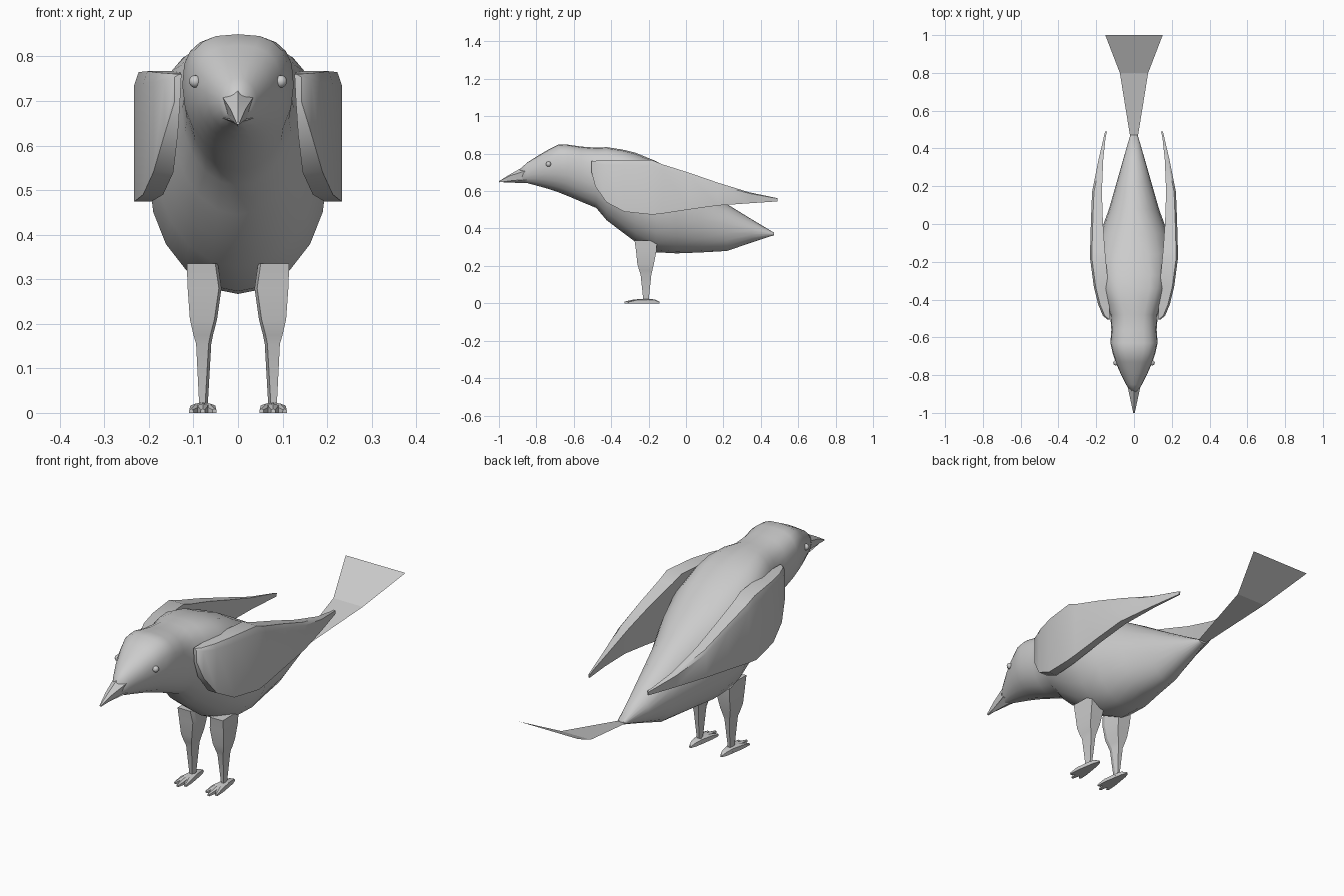
import bpy, bmesh, math
from mathutils import Vector

grey = bpy.data.materials.new("plain grey")
grey.diffuse_color = (0.6, 0.6, 0.6, 1)


def finish(name, bm, angle=35, mirror=False, fix=True):
    if fix:
        bmesh.ops.recalc_face_normals(bm, faces=bm.faces)
    me = bpy.data.meshes.new(name)
    bm.to_mesh(me)
    bm.free()
    me.materials.append(grey)
    ob = bpy.data.objects.new(name, me)
    bpy.context.collection.objects.link(ob)
    if mirror:
        m = ob.modifiers.new("mirror", 'MIRROR')
        m.use_mirror_merge = False
    if angle:
        bpy.ops.object.select_all(action='DESELECT')
        ob.select_set(True)
        bpy.context.view_layer.objects.active = ob
        bpy.ops.object.shade_smooth_by_angle(angle=math.radians(angle))
    return ob


def loft(bm, rings):
    """Skin a list of equal closed point rings and cap both ends."""
    vs = [[bm.verts.new(p) for p in r] for r in rings]
    n = len(vs[0])
    for a, b in zip(vs, vs[1:]):
        for i in range(n):
            j = (i + 1) % n
            bm.faces.new((a[i], a[j], b[j], b[i]))
    bm.faces.new(vs[0])
    bm.faces.new(vs[-1][::-1])


def spow(v, p):
    return math.copysign(abs(v) ** p, v)


# Body and head: y, top, widest height, bottom, half width, squareness of the upper half
sections = [
    (-0.89, 0.715, 0.685, 0.65, 0.016, 1), (-0.85, 0.752, 0.70, 0.643, 0.042, 1),
    (-0.79, 0.79, 0.72, 0.627, 0.072, .9), (-0.73, 0.825, 0.73, 0.61, 0.098, .8),
    (-0.68, 0.85, 0.735, 0.593, 0.114, .72), (-0.63, 0.848, 0.735, 0.573, 0.125, .72),
    (-0.56, 0.838, 0.71, 0.543, 0.12, .75), (-0.48, 0.832, 0.68, 0.51, 0.126, .75),
    (-0.425, 0.835, 0.66, 0.445, 0.148, .7), (-0.34, 0.822, 0.62, 0.38, 0.172, .62),
    (-0.27, 0.805, 0.58, 0.328, 0.188, .68), (-0.16, 0.76, 0.53, 0.273, 0.20, .8),
    (-0.05, 0.697, 0.49, 0.267, 0.18, .9), (0.08, 0.62, 0.45, 0.272, 0.132, 1),
    (0.22, 0.53, 0.42, 0.28, 0.092, 1), (0.35, 0.45, 0.39, 0.325, 0.055, 1),
    (0.47, 0.378, 0.371, 0.364, 0.02, 1)]
bm = bmesh.new()
rings = []
for y, top, mid, bot, w, p in sections:
    ring = []
    for i in range(20):
        t = math.tau * i / 20
        up = math.sin(t) > 1e-6
        q = p if up else 1
        h = top - mid if up else mid - bot
        ring.append((w * spow(math.cos(t), q), y, mid + h * spow(math.sin(t), q)))
    rings.append(ring)
loft(bm, rings)
finish("body", bm, 60)

# Beak: two tapering mandibles
bm = bmesh.new()
loft(bm, [[(-.022, -.86, .662), (.022, -.86, .662), (.034, -.86, .708), (0, -.86, .735), (-.034, -.86, .708)],
          [(-.012, -.94, .655), (.012, -.94, .655), (.017, -.94, .682), (0, -.94, .69), (-.017, -.94, .682)],
          [(-.003, -1, .647), (.003, -1, .647), (.004, -1, .652), (0, -1, .653), (-.004, -1, .652)]])
finish("upper_beak", bm, 25)
bm = bmesh.new()
loft(bm, [[(-.036, -.85, .662), (0, -.85, .643), (.036, -.85, .662)],
          [(-.003, -.975, .652), (0, -.975, .646), (.003, -.975, .652)]])
finish("lower_beak", bm, 25)

# Eyes
bm = bmesh.new()
bmesh.ops.create_uvsphere(bm, u_segments=12, v_segments=8, radius=0.014)
bmesh.ops.translate(bm, verts=bm.verts, vec=(0.096, -0.735, 0.744))
finish("eyes", bm, 60, mirror=True)

# Wings: y, top, bottom, outer x, inner x at top, inner x at bottom
wing = [(-.505, .76, .70, .142, .127, .13), (-.485, .762, .625, .165, .128, .135),
        (-.425, .764, .54, .19, .13, .145), (-.33, .767, .49, .213, .135, .168),
        (-.18, .765, .474, .233, .15, .195), (-.126, .743, .48, .232, .155, .197),
        (.02, .697, .502, .228, .165, .195), (.17, .645, .523, .222, .17, .19),
        (.34, .593, .535, .188, .163, .172), (.49, .562, .545, .153, .147, .147)]
bm = bmesh.new()
loft(bm, [[(o - .01, y, t), (o, y, t - .1 * (t - b)), (o, y, b), (ib, y, b), (it, y, t)]
          for y, t, b, o, it, ib in wing])
finish("wings", bm, 35, mirror=True)

# Tail: an upswept fan without thickness
bm = bmesh.new()
rows = [(.46, .02, .371), (.80, .075, .438), (1.0, .152, .538)]
vs = [[bm.verts.new((s * w, y, z)) for s in (-1, 1)] for y, w, z in rows]
for a, b in zip(vs, vs[1:]):
    bm.faces.new((a[0], a[1], b[1], b[0]))
finish("tail", bm, 0, fix=False)

# Legs: z, x range, y range
leg = [(.335, .045, .115, -.275, -.155), (.28, .037, .113, -.267, -.158),
       (.21, .047, .108, -.26, -.172), (.175, .056, .100, -.25, -.18),
       (.155, .060, .094, -.243, -.185), (.015, .068, .087, -.228, -.20)]
bm = bmesh.new()
loft(bm, [[(x0, y0 + .02, z), (x0 + .006, y0, z), (x1, y0, z),
           (x1 - .003, y1, z), (x0 + .006, y1, z)] for z, x0, x1, y0, y1 in leg])
finish("legs", bm, 20, mirror=True)

# Feet: three front toes and one back toe
bm = bmesh.new()
for tip in [(.053, -.308), (.079, -.328), (.105, -.308), (.079, -.143)]:
    start = Vector((.079, -.205, 0))
    end = Vector((tip[0], tip[1], 0))
    side = (end - start).normalized().cross(Vector((0, 0, 1)))
    r = []
    for f, w, h in [(0, .02, .024), (.6, .014, .021), (1, .005, .009)]:
        c = start.lerp(end, f)
        r.append([c - side * w, c + side * w, c + side * w * .9 + Vector((0, 0, h * .8)),
                  c + Vector((0, 0, h)), c - side * w * .9 + Vector((0, 0, h * .8))])
    loft(bm, r)
finish("feet", bm, 30, mirror=True)
